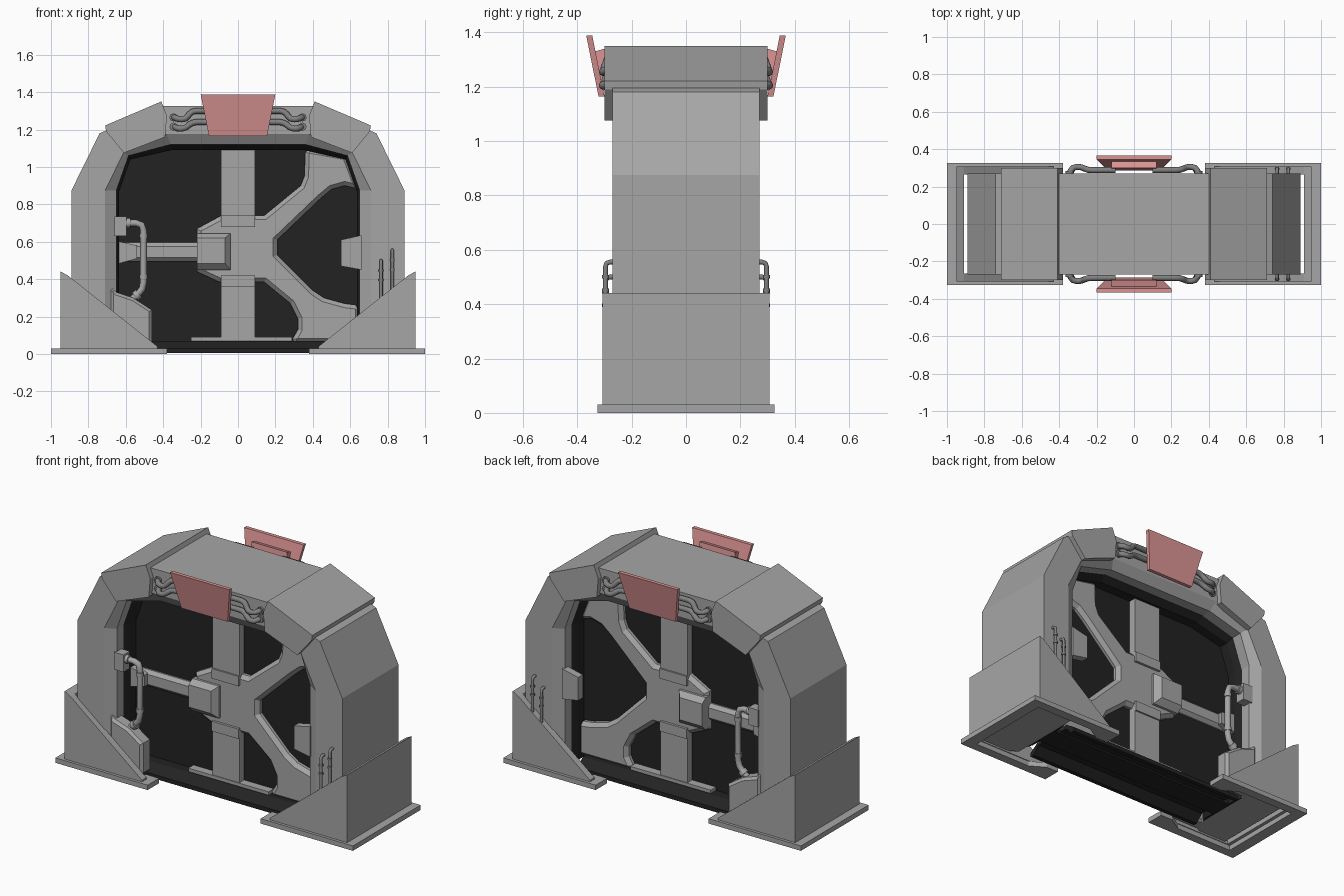
import bpy, bmesh
from mathutils import Vector

if "Cube" in bpy.data.objects:
    bpy.data.objects.remove(bpy.data.objects["Cube"])


def material(name, color):
    m = bpy.data.materials.new(name)
    m.diffuse_color = color
    m.use_nodes = True
    m.node_tree.nodes["Principled BSDF"].inputs["Base Color"].default_value = m.diffuse_color
    return m


GREY = material("grey_metal", (0.38, 0.38, 0.38, 1))
PIPE = material("pipe_grey", (0.22, 0.22, 0.22, 1))
DARK = material("dark_panel", (0.016, 0.016, 0.016, 1))
PINK = material("pink_sign", (0.72, 0.3, 0.3, 1))


def loft(name, loops, mat=GREY, bevel=0):
    """Skin a list of equal-length closed loops and cap both ends."""
    bm = bmesh.new()
    rings = [[bm.verts.new(p) for p in lp] for lp in loops]
    n = len(rings[0])
    for a, b in zip(rings, rings[1:]):
        for i in range(n):
            j = (i + 1) % n
            bm.faces.new((a[i], a[j], b[j], b[i]))
    bm.faces.new(rings[0])
    bm.faces.new(rings[-1])
    bmesh.ops.recalc_face_normals(bm, faces=bm.faces)
    me = bpy.data.meshes.new(name)
    bm.to_mesh(me)
    bm.free()
    ob = bpy.data.objects.new(name, me)
    bpy.context.collection.objects.link(ob)
    me.materials.append(mat)
    if bevel:
        m = ob.modifiers.new("chamfer", 'BEVEL')
        m.width, m.segments = bevel, 1
        m.limit_method, m.angle_limit = 'ANGLE', 1.2
    return ob


def prism(name, pts, y0, y1, sx=1, mat=GREY, bevel=0):
    """Extrude an x-z outline along y."""
    return loft(name, [[(sx * x, y, z) for x, z in pts] for y in (y0, y1)], mat, bevel)


def box(name, x0, x1, y0, y1, z0, z1, mat=GREY, bevel=0):
    return prism(name, [(x0, z0), (x1, z0), (x1, z1), (x0, z1)], y0, y1, 1, mat, bevel)


def pipe(name, pts, r, sx=1, sy=1, mat=GREY):
    """Round pipe with softened bends along a few points."""
    pts = [Vector((sx * x, sy * y, z)) for x, y, z in pts]
    path = [pts[0]]
    for a, p, b in zip(pts, pts[1:], pts[2:]):
        k = min((a - p).length, (b - p).length, r * 5) * 0.45
        s, e = p + (a - p).normalized() * k, p + (b - p).normalized() * k
        path += [s, (s + e) / 4 + p / 2, e]
    path.append(pts[-1])
    cu = bpy.data.curves.new(name, 'CURVE')
    cu.dimensions = '3D'
    cu.bevel_depth, cu.bevel_resolution, cu.use_fill_caps = r, 2, True
    cu.materials.append(mat)
    sp = cu.splines.new('POLY')
    sp.points.add(len(path) - 1)
    for q, p in zip(sp.points, path):
        q.co = (*p, 1)
    sp.use_smooth = True
    ob = bpy.data.objects.new(name, cu)
    bpy.context.collection.objects.link(ob)


def mirrored(pts):
    return pts + [(-x, z) for x, z in reversed(pts)]


# Arched frame with chamfered opening
outer = mirrored([(-.89, .04), (-.89, .875), (-.74, 1.18), (-.4, 1.325)])
face = mirrored([(-.71, .04), (-.71, .875), (-.61, 1.08), (-.38, 1.175)])
inner = mirrored([(-.65, .04), (-.65, .875), (-.585, 1.06), (-.36, 1.12)])
loft("arch_frame", [[(o[0], -.27, o[1]), (f[0], -.27, f[1]), (i[0], -.235, i[1]),
                     (i[0], .235, i[1]), (f[0], .27, f[1]), (o[0], .27, o[1])]
                    for o, f, i in zip(outer, face, inner)])

# Dark inner rim and door panel
rim_in = mirrored([(-.635, .04), (-.635, .87), (-.575, 1.04), (-.355, 1.09)])
loft("door_rim", [[(a[0], -.17, a[1]), (b[0], -.13, b[1]), (b[0], .13, b[1]), (a[0], .17, a[1])]
                  for a, b in zip(inner, rim_in)], DARK)
prism("door_panel", inner, -.07, .07, 1, DARK)
loft("threshold", [[(x, y, z) for y, z in ((-.19, .005), (-.19, .03), (-.13, .07), (.13, .07), (.19, .03),
                                           (.19, .005), (.165, .005), (.12, .05), (-.12, .05), (-.165, .005))]
                   for x in (-.6, .6)], DARK)

# Door lattice: hub with two forked arms around a right-hand window
lattice = [(.36, 1.1), (.355, .95), (.335, .9), (.14, .74), (-.09, .74), (-.22, .67),
           (-.22, .44), (-.1, .385), (.14, .385), (.28, .27), (.32, .19), (.32, .13), (.28, .06),
           (.65, .06), (.65, .26), (.57, .27), (.46, .3), (.4, .34), (.21, .53), (.21, .61),
           (.44, .83), (.5, .88), (.57, .9), (.65, .88), (.58, 1.06)]
prism("door_lattice", lattice, -.11, .11, 1, GREY, .022)

# Vertical strut with wedge clamps and floor bar
for nm, z0, z1 in (("upper_strut", .7, 1.1), ("lower_strut", .07, .4)):
    box(nm, -.09, .09, -.115, .115, z0, z1)
for nm, z0, z1 in (("upper_clamp", .68, .74), ("lower_clamp", .36, .42)):
    box(nm, -.09, .09, -.125, .125, z0, z1)
box("floor_bar", -.25, .29, -.12, .12, .06, .09)

for sy in (-1, 1):
    # Locking box and rod
    lock = [(-.22, .45), (-.04, .45), (-.04, .645), (-.22, .645)]
    tip = [(-.22, .485), (-.07, .485), (-.07, .62), (-.22, .62)]
    loft("lock_box", [[(x, sy * y, z) for x, z in lp] for y, lp in ((.05, lock), (.125, lock), (.16, tip))])
    box("lock_rod", -.64, -.2, *sorted((sy * .05, sy * .1)), .495, .595, GREY, .02)
    prism("rod_socket", [(-.65, .48), (-.54, .51), (-.54, .58), (-.65, .605)], sy * .05, sy * .125)

    # Frame brackets and service pipe
    box("pipe_bracket", -.66, -.595, *sorted((sy * .19, sy * .25)), .63, .735)
    prism("right_bracket", [(.55, .47), (.66, .45), (.66, .635), (.55, .61)], sy * .205, sy * .25)
    pipe("service_pipe", [(-.62, -.22, .7), (-.505, -.22, .7), (-.505, -.22, .345), (-.57, -.22, .29)], .018, 1, -sy)
    for z in (.4, .62):
        pipe("pipe_collar", [(-.505, -.22, z), (-.505, -.22, z + .025)], .022, 1, -sy)
    pipe("pipe_flange", [(-.6, -.22, .7), (-.575, -.22, .7)], .026, 1, -sy)
    pipe("pipe_foot_collar", [(-.53, -.22, .323), (-.55, -.22, .307)], .026, 1, -sy)

    # Base flare inside the left leg only
    flare = [(-.68, .04), (-.68, .36), (-.65, .33), (-.56, .3), (-.46, .235), (-.46, .04)]
    prism("left_base_flare", flare, *sorted((sy * .175, sy * .265)), 1, GREY, .015)

    # Small hooked pipes on the right leg
    for x, top in ((.765, .5), (.825, .555)):
        pipe("leg_pipe", [(x, -.26, top), (x, -.296, top), (x, -.296, .25)], .009, 1, -sy, PIPE)
        for z in (top - .06, top - .11):
            pipe("leg_pipe_collar", [(x, -.296, z), (x, -.296, z + .012)], .013, 1, -sy, PIPE)

    # Tilted sign with backing plate
    sign = [[(x, sy * (y - off), z) for x, y, z in
             ((-.155, .322, 1.165), (.155, .322, 1.165), (.2, .367, 1.388), (-.2, .367, 1.388))]
            for off in (0, .022)]
    loft("sign_plate", sign, PINK)
    loft("sign_backing", [[(x, sy * y, z) for y, z in ((.285, 1.2), (.31, 1.18), (.335, 1.33), (.3, 1.34))]
                          for x in (-.12, .12)], PINK)

    # Paired cables beside the sign
    for sx in (-1, 1):
        pipe("upper_cable", [(.1, -.288, 1.3), (.25, -.288, 1.3), (.28, -.305, 1.252), (.33, -.305, 1.258),
                             (.35, -.26, 1.27)], .016, sx, -sy, PIPE)
        pipe("lower_cable", [(.1, -.288, 1.24), (.245, -.288, 1.24), (.285, -.305, 1.205), (.325, -.305, 1.205),
                             (.345, -.26, 1.22)], .016, sx, -sy, PIPE)
        for z in (1.265, 1.215):
            pipe("cable_flange", [(.345, -.265, z), (.345, -.283, z)], .022, sx, -sy, PIPE)

for sx in (-1, 1):
    # Shoulder armour
    shoulder = [(.41, 1.35), (.71, 1.222), (.705, 1.19), (.61, 1.075), (.39, 1.16), (.38, 1.275)]
    prism("shoulder_armour", shoulder, -.3, .3, sx)

    # Foot: outer wall, sloped cheeks and U-shaped base plate
    wall = [(.91, .03), (.95, .03), (.95, .442), (.91, .42)]
    prism("foot_wall", wall, -.308, .308, sx)
    cheek = [(.95, .03), (.95, .442), (.91, .42), (.43, .04), (.43, .03)]
    base = [(.38, .325), (1, .325), (1, -.325), (.38, -.325), (.38, -.215), (.46, -.215),
            (.55, -.27), (.93, -.27), (.93, .27), (.55, .27), (.46, .215), (.38, .215)]
    for sy in (-1, 1):
        prism("foot_cheek", cheek, sy * .265, sy * .308, sx)
    loft("foot_base", [[(sx * x, y, z) for x, y in base] for z in (0, .03)])
